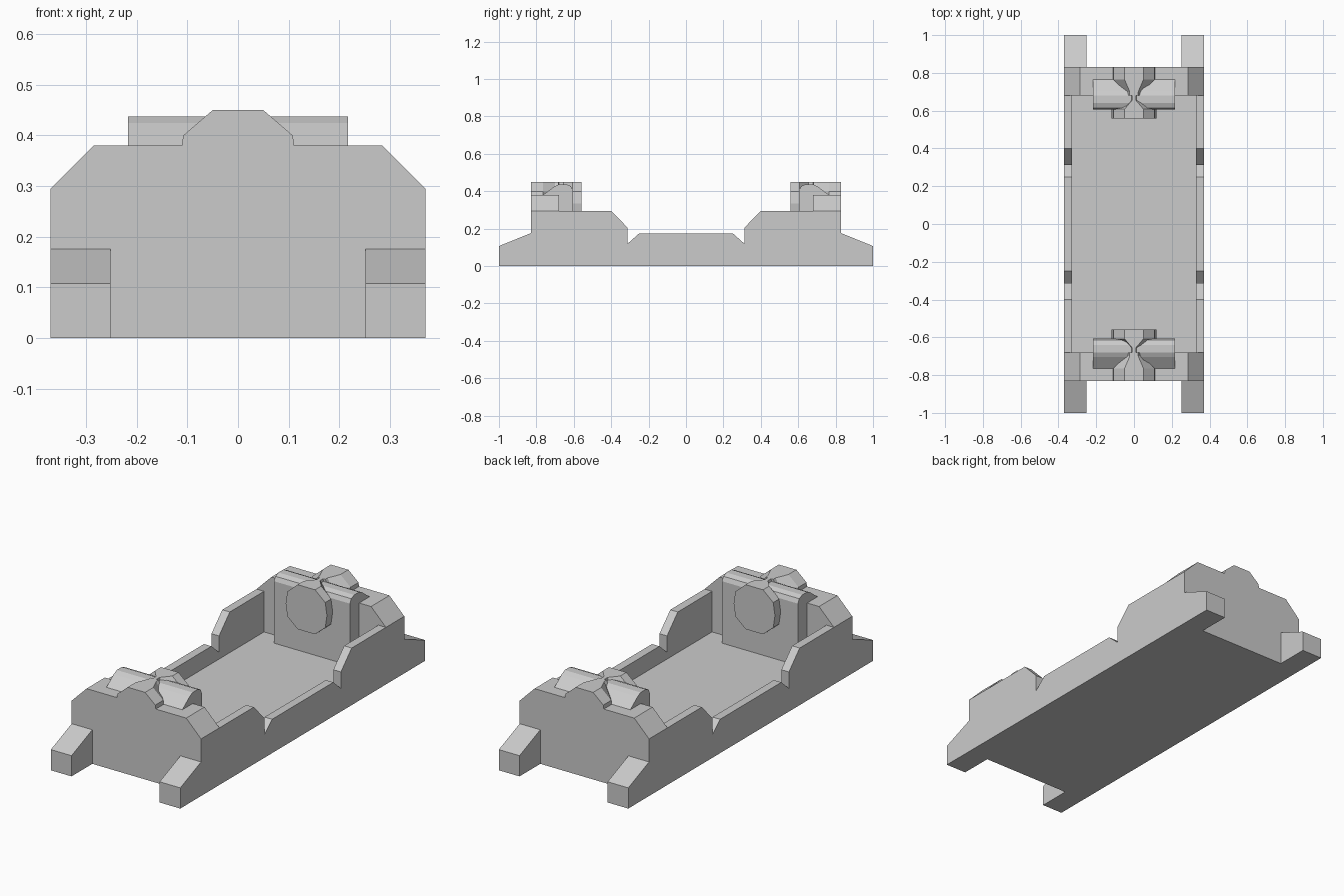
import bpy
import bmesh

old = bpy.data.objects.get("Cube")
if old:
    bpy.data.objects.remove(old, do_unlink=True)

grey = bpy.data.materials.new("plain grey")
grey.use_nodes = True
colour = (0.6, 0.6, 0.6, 1)
grey.diffuse_color = colour
grey.node_tree.nodes["Principled BSDF"].inputs["Base Color"].default_value = colour


def loft(name, sections):
    """Skin a closed solid through matching rings of points."""
    bm = bmesh.new()
    rings = [[bm.verts.new(p) for p in ring] for ring in sections]
    for a, b in zip(rings, rings[1:]):
        for i in range(len(a)):
            j = (i + 1) % len(a)
            bm.faces.new((a[i], a[j], b[j], b[i]))
    bm.faces.new(rings[0])
    bm.faces.new(rings[-1])
    bmesh.ops.recalc_face_normals(bm, faces=bm.faces)
    mesh = bpy.data.meshes.new(name)
    bm.to_mesh(mesh)
    bm.free()
    mesh.materials.append(grey)
    obj = bpy.data.objects.new(name, mesh)
    bpy.context.collection.objects.link(obj)
    return obj


def along_x(name, yz, x0, x1):
    return loft(name, [[(x, y, z) for y, z in yz] for x in (x0, x1)])


def along_y(name, xz, y0, y1):
    return loft(name, [[(x, y, z) for x, z in xz] for y in (y0, y1)])


def mirrored(half):
    """Complete a right-hand outline with its left-hand copy."""
    return half + [(-u, v) for u, v in reversed(half)]


IN_X, OUT_X = 0.327, 0.37      # side wall thickness
IN_Y, OUT_Y = 0.68, 0.83       # end wall thickness
FLOOR = 0.085

# Tray floor
along_y("tray_floor", mirrored([(IN_X, 0), (IN_X, FLOOR)]), -IN_Y, IN_Y)

# Side walls with the notched, lowered middle
side = mirrored([(IN_Y, 0), (IN_Y, 0.295), (0.40, 0.295), (0.312, 0.205),
                 (0.312, 0.12), (0.25, 0.175)])
for label, s in (("left", 1), ("right", -1)):
    along_x(label + "_side_wall", side, s * IN_X, s * OUT_X)

# Outlines shared by both ends
end_outline = mirrored([(OUT_X, 0), (OUT_X, 0.295), (0.285, 0.38)])
foot_outline = [(OUT_Y, 0), (1, 0), (1, 0.107), (OUT_Y, 0.176)]
plate_outline = [(0.605, FLOOR), (0.605, 0.405), (0.615, 0.427), (0.64, 0.437),
                 (0.68, 0.437), (0.705, 0.425), (0.765, 0.38), (IN_Y, 0.38),
                 (IN_Y, FLOOR)]
knob_outline = mirrored([(0.05, 0.22), (0.108, 0.27), (0.118, 0.335),
                         (0.108, 0.40), (0.05, 0.45)])
# Depth and width factor of the waisted knob
waist = [(0.558, 1), (0.608, 1), (0.655, 0.2), (0.68, 0.2),
         (0.681, 0.45), (0.70, 0.45), (0.765, 1), (OUT_Y, 1)]

for label, e in (("front", -1), ("back", 1)):
    along_y(label + "_end_wall", end_outline, e * IN_Y, e * OUT_Y)
    along_x(label + "_contact_plate", [(e * y, z) for y, z in plate_outline],
            -0.217, 0.217)
    loft(label + "_contact_knob",
         [[(x * w, e * y, z) for x, z in knob_outline] for y, w in waist])
    for hand, s in (("left", 1), ("right", -1)):
        along_x(f"{label}_{hand}_foot", [(e * y, z) for y, z in foot_outline],
                s * 0.252, s * OUT_X)
